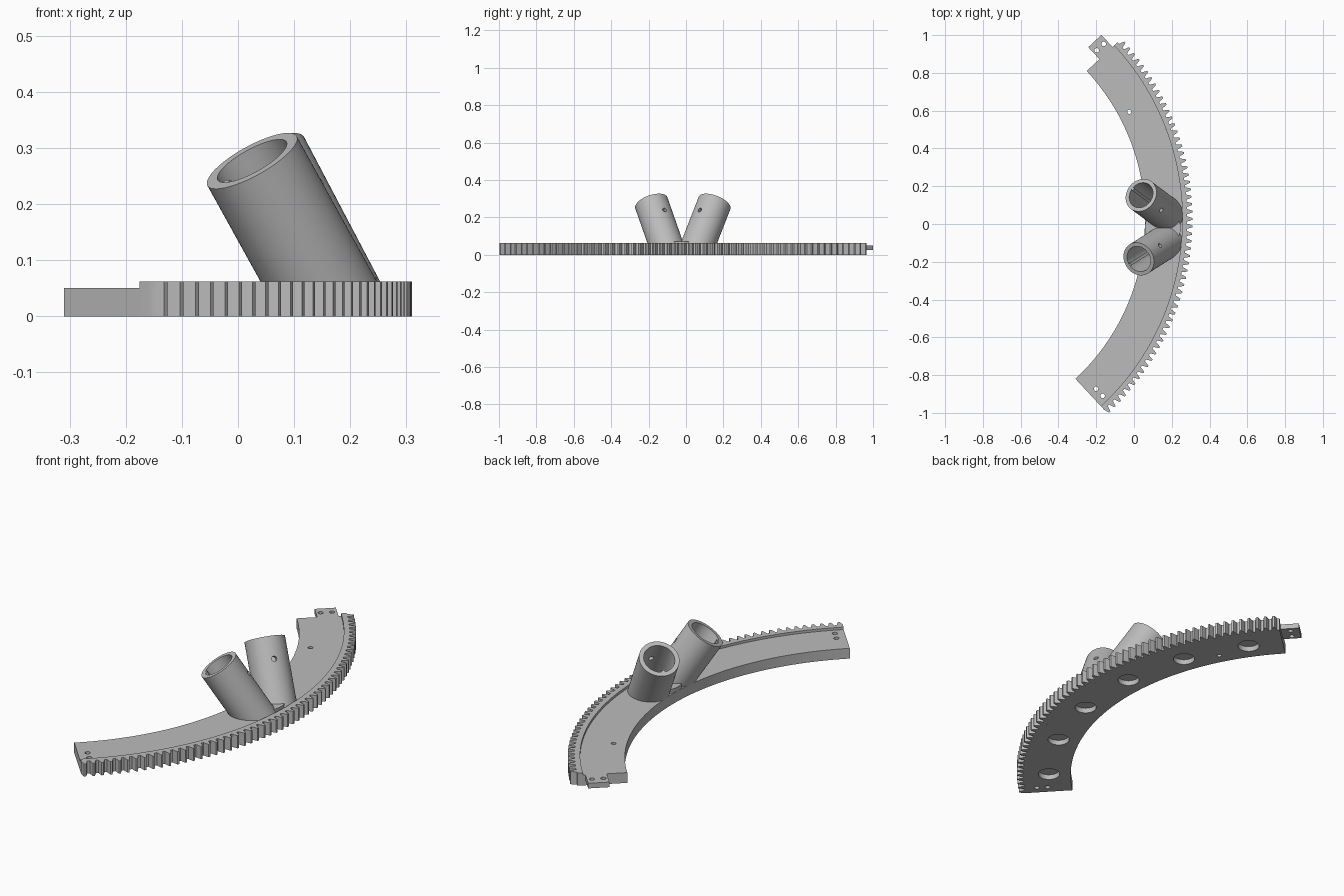
import bpy, bmesh, math
from mathutils import Matrix, Vector

if "Cube" in bpy.data.objects:
    bpy.data.objects.remove(bpy.data.objects["Cube"])

# Single plain material
grey = bpy.data.materials.new("plain_grey")
grey.use_nodes = True
colour = (0.5, 0.5, 0.5, 1)
grey.diffuse_color = colour
grey.node_tree.nodes["Principled BSDF"].inputs["Base Color"].default_value = colour

# Ring sizes, built around the ring centre and moved into place at the end
INNER, STEP, ROOT, TIP = 1.153, 1.351, 1.376, 1.405
PLATE_H, RIM_H = 0.05, 0.062
TEETH = 56
HALF = math.pi / 4
PLACE = Matrix.Translation((-1.095, 0.025, 0)) @ Matrix.Rotation(math.radians(-2.1), 4, 'Z')
parts = []


def make(name, bm, part=True):
    bmesh.ops.recalc_face_normals(bm, faces=bm.faces)
    mesh = bpy.data.meshes.new(name)
    bm.to_mesh(mesh)
    bm.free()
    ob = bpy.data.objects.new(name, mesh)
    bpy.context.collection.objects.link(ob)
    mesh.materials.append(grey)
    if part:
        parts.append(ob)
    return ob


def polar(r, a, z=0.0):
    return Vector((r * math.cos(a), r * math.sin(a), z))


def sector(name, r_in, outline, z0, z1):
    """Solid arc between a constant inner radius and an outline of (radius, angle)."""
    bm = bmesh.new()
    loops = []
    for r, a in outline:
        loops.append([bm.verts.new(polar(q, a, z))
                      for q, z in ((r_in, z0), (r, z0), (r, z1), (r_in, z1))])
    for p, q in zip(loops, loops[1:]):
        for i in range(4):
            j = (i + 1) % 4
            bm.faces.new((p[i], p[j], q[j], q[i]))
    bm.faces.new(loops[0])
    bm.faces.new(loops[-1])
    return make(name, bm)


def box(name, origin, axes, spans, part=True):
    """Box spanning given ranges along three axes from an origin."""
    bm = bmesh.new()
    bmesh.ops.create_cube(bm, size=1)
    for v in bm.verts:
        v.co = origin + sum((ax * (lo + (hi - lo) * (c + 0.5))
                             for ax, (lo, hi), c in zip(axes, spans, v.co.copy())), Vector())
    return make(name, bm, part)


def rod(name, centre, r, depth, direction=Vector((0, 0, 1)), sides=24, part=False):
    bm = bmesh.new()
    m = Matrix.Translation(centre) @ direction.to_track_quat('Z', 'Y').to_matrix().to_4x4()
    bmesh.ops.create_cone(bm, cap_ends=True, segments=sides, radius1=r, radius2=r,
                          depth=depth, matrix=m)
    return make(name, bm, part)


def cut(ob, cutter):
    mod = ob.modifiers.new("cut", 'BOOLEAN')
    mod.operation = 'DIFFERENCE'
    mod.solver = 'EXACT'
    mod.object = cutter
    bpy.context.view_layer.objects.active = ob
    bpy.ops.object.modifier_apply(modifier=mod.name)
    bpy.data.objects.remove(cutter)


# Curved base plate
n = 96
plate = sector("base_plate", INNER,
               [(STEP, -HALF + 2 * HALF * i / n) for i in range(n + 1)], 0, PLATE_H)

# Raised toothed rim
pitch = 2 * HALF / TEETH
outline = []
for i in range(TEETH):
    a = -HALF + i * pitch
    outline += [(r, a + f * pitch) for r, f in
                ((ROOT, 0), (1.392, 0.12), (TIP, 0.24), (TIP, 0.46), (1.392, 0.58), (ROOT, 0.7))]
outline.append((ROOT, HALF))
sector("toothed_rim", STEP, outline, 0, RIM_H)

# Shallow round pockets under the plate
for i in range(6):
    a = math.radians(-37.5 + 15 * i)
    cut(plate, rod("pocket_cutter", polar(1.255, a), 0.05, 0.05, sides=40))

# Pin hole through the plate
cut(plate, rod("pin_cutter", polar(1.212, math.radians(30.1), 0.03), 0.011, 0.2))

# Joint: recess at one end, matching tab at the other, both with two screw holes
up = Vector((0, 0, 1))
for side in (-1, 1):
    radial = Vector((1, side, 0)).normalized()
    outward = Vector((-1, side, 0)).normalized()
    axes = (radial, outward, up)
    if side < 0:
        target = plate
        cut(plate, box("recess_cutter", Vector(), axes,
                       ((1.241, STEP + 0.005), (-0.087, 0.05), (0.025, 0.1)), False))
    else:
        target = box("joint_tab", Vector(), axes, ((1.245, 1.34), (0, 0.087), (0.025, PLATE_H)))
    for r in (1.266, 1.317):
        cut(target, rod("screw_cutter", radial * r + outward * side * 0.044 + up * 0.03,
                        0.012, 0.2))

# Round boss between the tubes
rod("centre_boss", Vector((1.248, 0, 0.055)), 0.095, 0.03, sides=64, part=True)

# Two splayed sockets, trimmed flat against the plate
R_OUT, R_IN, SIDES = 0.091, 0.07, 64
for side, label in ((-1, "right"), (1, "left")):
    top = Vector((1.127, side * 0.169, 0.277))
    axis = Vector((-0.54, side * 0.37, 1)).normalized()
    high = (up - axis * axis.z).normalized()
    across = axis.cross(high)
    bm = bmesh.new()
    rings = []
    for r, at_top in ((R_OUT, True), (R_IN, True), (R_IN, False), (R_OUT, False)):
        ring = []
        for i in range(SIDES):
            t = 2 * math.pi * i / SIDES
            p = top + high * r * math.cos(t) + across * r * math.sin(t)
            if not at_top:
                p -= axis * (p.z - PLATE_H + 0.002) / axis.z
            ring.append(bm.verts.new(p))
        rings.append(ring)
    for k in range(4):
        a, b = rings[k], rings[(k + 1) % 4]
        for i in range(SIDES):
            j = (i + 1) % SIDES
            bm.faces.new((a[i], a[j], b[j], b[i]))
    socket = make(label + "_socket", bm)
    cut(socket, rod("set_screw_cutter", top - axis * 0.104 + high * 0.08, 0.012, 0.06, high))
    # Small key running down the bore
    box(label + "_socket_key", top, (high, across, axis),
        ((-0.073, -0.06), (-0.008, 0.008), (-0.225, -0.001)))

# Move into place and shade
for ob in parts:
    ob.data.transform(PLACE)
    bpy.ops.object.select_all(action='DESELECT')
    ob.select_set(True)
    bpy.context.view_layer.objects.active = ob
    bpy.ops.object.shade_smooth_by_angle(angle=math.radians(25))
